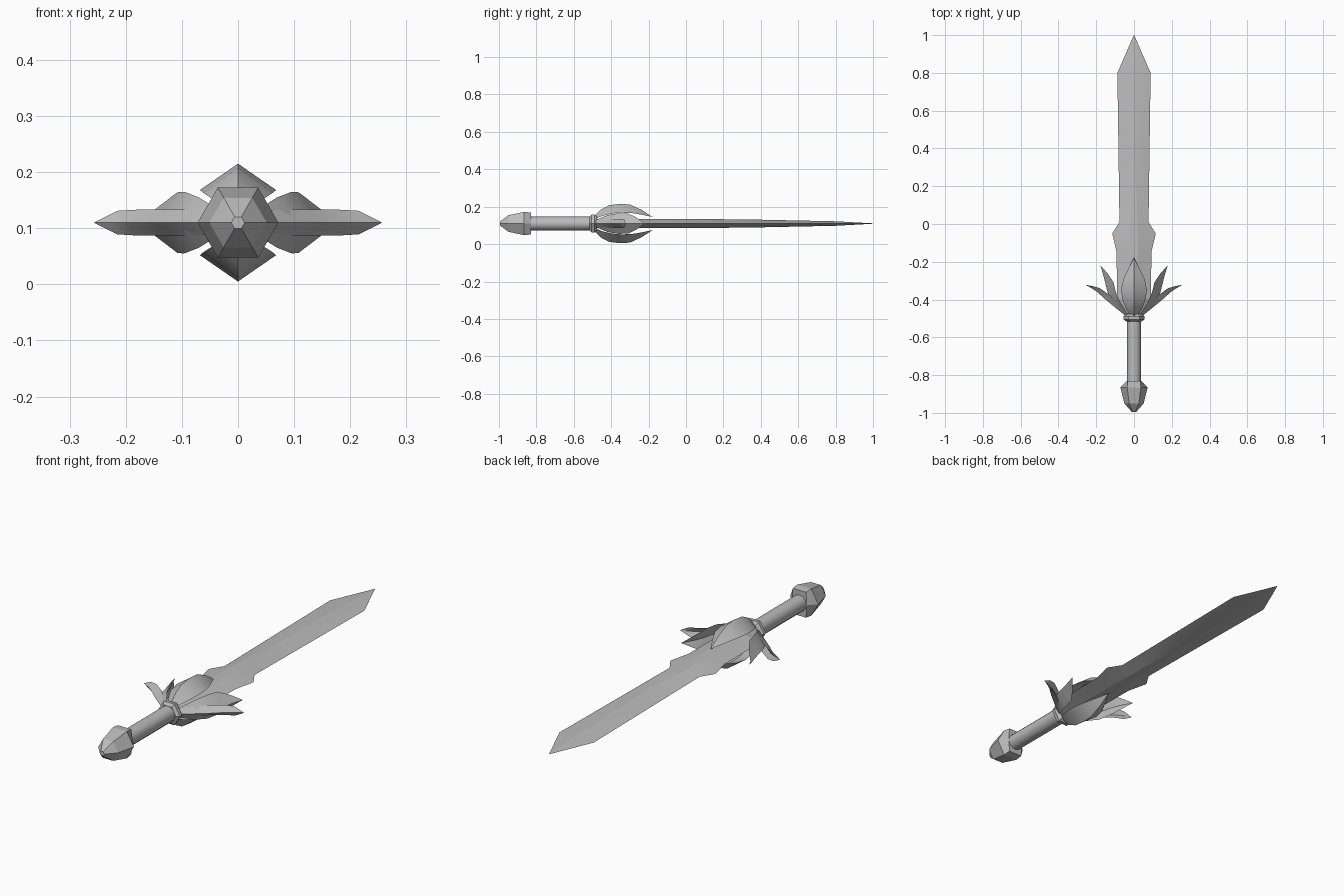
import bpy, bmesh, math
from mathutils import Matrix, Vector

if "Cube" in bpy.data.objects:
    bpy.data.objects.remove(bpy.data.objects["Cube"])

MID = 0.11  # height of the sword's long axis

steel = bpy.data.materials.new("plain grey")
steel.use_nodes = True
GREY = (0.5, 0.5, 0.5, 1)
steel.diffuse_color = GREY
steel.node_tree.nodes["Principled BSDF"].inputs["Base Color"].default_value = GREY


def loft(name, rings, smooth=None):
    """Skin closed rings of points, cap both ends, lift to the axis height."""
    bm = bmesh.new()
    loops = [[bm.verts.new(p) for p in ring] for ring in rings]
    n = len(loops[0])
    for a, b in zip(loops, loops[1:]):
        for i in range(n):
            j = (i + 1) % n
            bm.faces.new((a[i], a[j], b[j], b[i]))
    bm.faces.new(loops[0])
    bm.faces.new(loops[-1])
    bmesh.ops.remove_doubles(bm, verts=bm.verts, dist=0.0004)
    bmesh.ops.recalc_face_normals(bm, faces=bm.faces)
    bmesh.ops.translate(bm, verts=bm.verts, vec=(0, 0, MID))
    mesh = bpy.data.meshes.new(name)
    bm.to_mesh(mesh)
    bm.free()
    obj = bpy.data.objects.new(name, mesh)
    bpy.context.collection.objects.link(obj)
    mesh.materials.append(steel)
    if smooth:
        bpy.ops.object.select_all(action="DESELECT")
        obj.select_set(True)
        bpy.context.view_layer.objects.active = obj
        bpy.ops.object.shade_smooth_by_angle(angle=math.radians(smooth))
    return obj


def circle(y, r, sides, squeeze=1.0):
    """Ring round the long axis; squeeze pulls in the two side corners."""
    pts = []
    for i in range(sides):
        a = math.tau * i / sides
        k = squeeze if i % (sides // 2) == 0 else 1
        pts.append((r * k * math.cos(a), y, r * math.sin(a)))
    return pts


# Handle: pommel, grip and collar
loft("pommel", [circle(-0.995, 0.012, 6), circle(-0.95, 0.051, 6),
                circle(-0.865, 0.072, 6), circle(-0.83, 0.068, 6, 0.55)])
loft("grip", [circle(-0.84, 0.037, 12), circle(-0.5, 0.037, 12)], 40)
loft("collar", [circle(-0.515, 0.042, 6), circle(-0.505, 0.056, 6),
                circle(-0.49, 0.056, 6), circle(-0.475, 0.042, 6)])

# Blade: y, half width, half thickness, half width of the flat rib
BLADE = [(-0.48, 0.04, 0.025, 0.02), (-0.4, 0.09, 0.025, 0.022),
         (-0.15, 0.092, 0.025, 0.022), (-0.05, 0.115, 0.025, 0.02),
         (0.01, 0.077, 0.025, 0.018), (0.37, 0.082, 0.021, 0.003),
         (0.8, 0.088, 0.012, 0.002), (1.0, 0.001, 0.001, 0.0005)]
loft("blade", [[(w, y, 0), (r, y, t), (-r, y, t), (-w, y, 0), (-r, y, -t), (r, y, -t)]
               for y, w, t, r in BLADE], 12)


def petal(name, stations, angle):
    """Folded leaf: station = ridge y, ridge radius, edge y, edge radius, half width."""
    turn = Matrix.Rotation(math.radians(angle), 3, "Y")
    rings = []
    for ry, ru, ey, eu, w in stations:
        ridge, edge = Vector((ru, ry, 0)), Vector((eu, ey, 0))
        side = Vector((0, 0, w))
        inner = edge.lerp(ridge, 0.55)
        rings.append([turn @ p for p in (ridge, edge + side, inner, edge - side)])
    loft(name, rings, 35)


CENTRE = [(-0.49, 0.04, -0.485, 0.025, 0.02), (-0.455, 0.075, -0.45, 0.04, 0.042),
          (-0.41, 0.098, -0.4, 0.053, 0.062), (-0.355, 0.105, -0.345, 0.058, 0.068),
          (-0.3, 0.102, -0.29, 0.056, 0.056), (-0.235, 0.072, -0.23, 0.046, 0.027),
          (-0.18, 0.036, -0.18, 0.035, 0.001)]
INNER = [(-0.485, 0.04, -0.48, 0.03, 0.02), (-0.43, 0.105, -0.42, 0.07, 0.045),
         (-0.37, 0.138, -0.36, 0.096, 0.055), (-0.32, 0.15, -0.31, 0.108, 0.054),
         (-0.27, 0.163, -0.265, 0.137, 0.032), (-0.22, 0.178, -0.22, 0.177, 0.001)]
OUTER = [(-0.49, 0.04, -0.48, 0.035, 0.02), (-0.45, 0.09, -0.435, 0.075, 0.023),
         (-0.405, 0.145, -0.38, 0.125, 0.023), (-0.36, 0.195, -0.34, 0.18, 0.023),
         (-0.34, 0.225, -0.33, 0.215, 0.021), (-0.322, 0.256, -0.322, 0.255, 0.001)]

# Flower guard: mirrored pairs of petals
for label, shape, angles in (("centre_petal", CENTRE, (90, -90)),
                             ("inner_petal", INNER, (0, 180)),
                             ("outer_petal", OUTER, (0, 180))):
    for tag, angle in zip(("a", "b"), angles):
        petal(f"{label}_{tag}", shape, angle)
